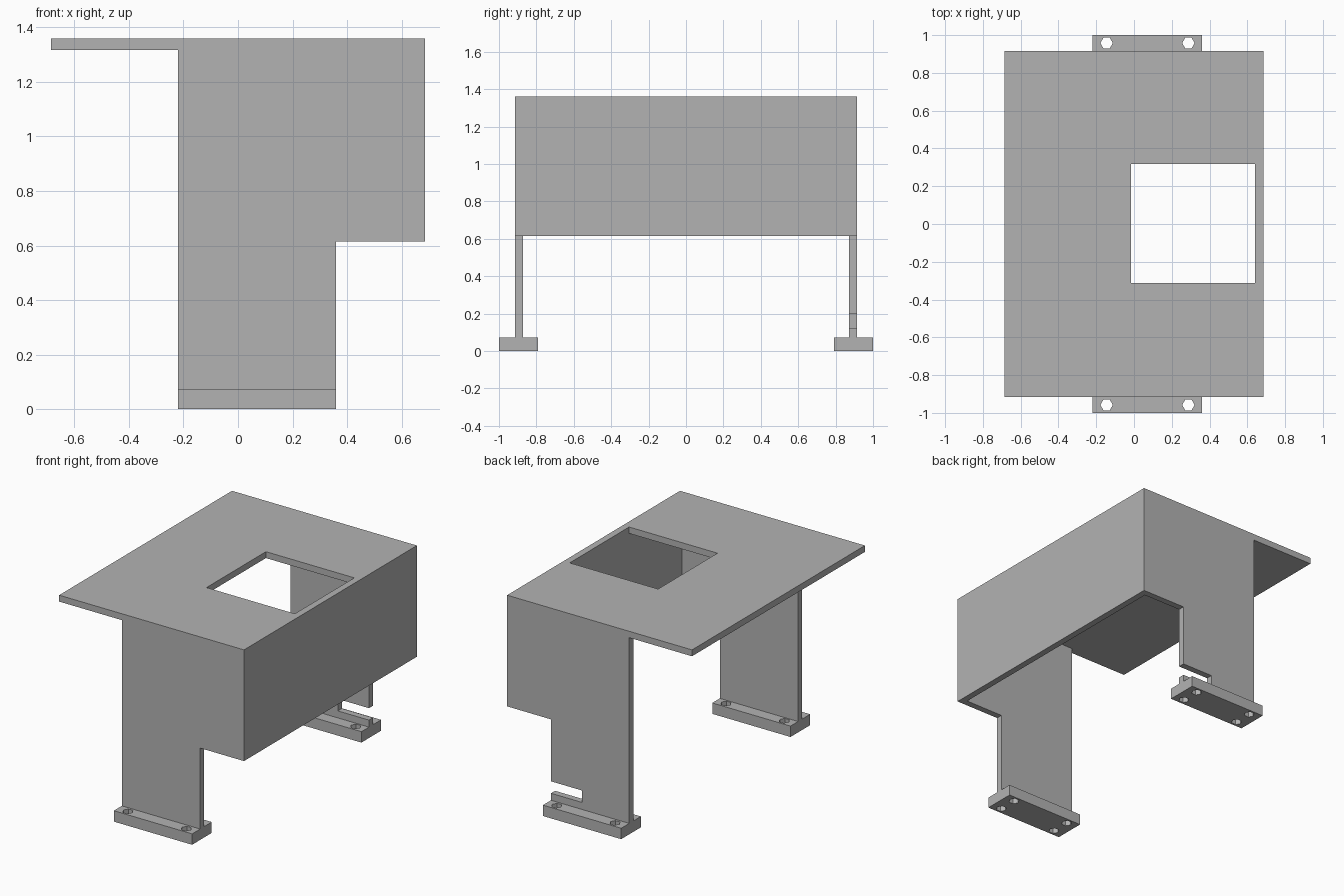
import bpy, bmesh, math

default = bpy.data.objects.get("Cube")
if default:
    bpy.data.objects.remove(default, do_unlink=True)

grey = bpy.data.materials.new("plain grey")
grey.use_nodes = True
colour = (0.45, 0.45, 0.45, 1)
grey.diffuse_color = colour
grey.node_tree.nodes["Principled BSDF"].inputs["Base Color"].default_value = colour

# Main dimensions
HALF_X, HALF_Y, TOP = 0.685, 0.915, 1.36
T = 0.043                      # sheet thickness
LEG_BACK, LEG_FRONT = -0.22, 0.36
SKIRT = 0.615                  # lower edge of the box
FOOT_H = 0.073


def rect(x0, x1, y0, y1):
    return [(x0, y0), (x1, y0), (x1, y1), (x0, y1)]


def hexagon(cx, cy, r):
    return [(cx + r * math.cos(i * math.pi / 3), cy + r * math.sin(i * math.pi / 3))
            for i in range(6)]


def plate(name, outlines, thickness, location, upright=False):
    """Flat plate from an outer outline and hole outlines, centred on its thickness."""
    curve = bpy.data.curves.new(name, "CURVE")
    curve.dimensions = "2D"
    curve.fill_mode = "BOTH"
    curve.extrude = thickness / 2
    for outline in outlines:
        spline = curve.splines.new("POLY")
        spline.points.add(len(outline) - 1)
        for point, (x, y) in zip(spline.points, outline):
            point.co = (x, y, 0, 1)
        spline.use_cyclic_u = True
    helper = bpy.data.objects.new(name + " outline", curve)
    bpy.context.collection.objects.link(helper)
    graph = bpy.context.evaluated_depsgraph_get()
    mesh = bpy.data.meshes.new_from_object(helper.evaluated_get(graph))
    bpy.data.objects.remove(helper, do_unlink=True)
    bpy.data.curves.remove(curve)

    bm = bmesh.new()
    bm.from_mesh(mesh)
    bmesh.ops.remove_doubles(bm, verts=bm.verts, dist=0.0001)
    bmesh.ops.dissolve_limit(bm, angle_limit=0.01, verts=bm.verts, edges=bm.edges)
    bmesh.ops.recalc_face_normals(bm, faces=bm.faces)
    for face in bm.faces:
        face.smooth = False
    bm.to_mesh(mesh)
    bm.free()
    mesh.name = name
    mesh.materials.clear()
    mesh.materials.append(grey)
    obj = bpy.data.objects.new(name, mesh)
    obj.location = location
    if upright:
        obj.rotation_euler.x = math.pi / 2
    bpy.context.collection.objects.link(obj)
    return obj


# Table top with the square opening
plate("table_top",
      [rect(-HALF_X, HALF_X, -HALF_Y, HALF_Y), rect(-0.015, 0.64, -0.312, 0.317)],
      T, (0, 0, TOP - T / 2))

# End panel closing the box
plate("end_panel", [rect(HALF_X - T, HALF_X, SKIRT, TOP - T)],
      2 * HALF_Y, (0, 0, 0), upright=True)

# Side walls running down into legs; the back one has a cable slot
for side, sign in (("front", -1), ("back", 1)):
    edge = HALF_X - T
    profile = [(LEG_BACK, FOOT_H), (LEG_FRONT, FOOT_H)]
    if side == "back":
        profile += [(LEG_FRONT, 0.12), (0.13, 0.12), (0.13, 0.2), (LEG_FRONT, 0.2)]
    profile += [(LEG_FRONT, SKIRT), (edge, SKIRT), (edge, TOP - T), (LEG_BACK, TOP - T)]
    plate(side + "_leg_wall", [profile], T,
          (0, sign * (HALF_Y - T / 2), 0), upright=True)

    # Foot with four hexagonal bolt holes
    holes = [hexagon(x, y, 0.033) for x in (-0.145, 0.288) for y in (-0.062, 0.062)]
    plate(side + "_foot",
          [rect(LEG_BACK, LEG_FRONT, -0.104, 0.104)] + holes,
          FOOT_H, (0, sign * 0.896, FOOT_H / 2))
